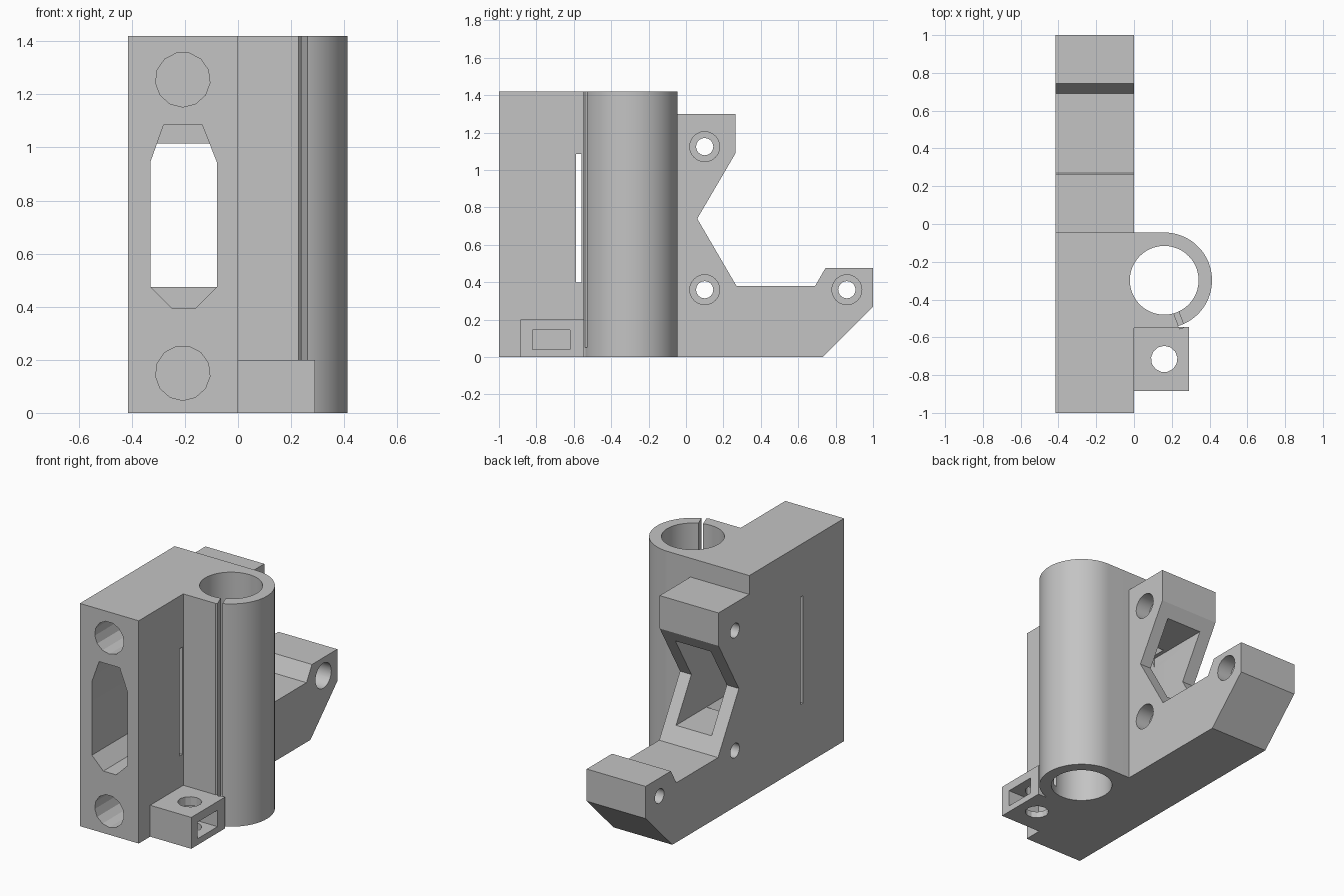
import bpy, bmesh
from math import sin, cos, pi, radians
from mathutils import Vector

cube = bpy.data.objects.get("Cube")
if cube:
    bpy.data.objects.remove(cube, do_unlink=True)

grey = bpy.data.materials.new("plain_grey")
grey.use_nodes = True
grey.diffuse_color = (0.55, 0.55, 0.55, 1)
grey.node_tree.nodes["Principled BSDF"].inputs["Base Color"].default_value = (0.55, 0.55, 0.55, 1)


def prism(name, axis, pts, lo, hi):
    """Extrude a 2D outline along an axis."""
    place = {"X": lambda a, b, h: (h, a, b),
             "Y": lambda a, b, h: (a, h, b),
             "Z": lambda a, b, h: (a, b, h)}[axis]
    bm = bmesh.new()
    rings = [[bm.verts.new(place(a, b, h)) for a, b in pts] for h in (lo, hi)]
    bm.faces.new(rings[0])
    bm.faces.new(rings[1])
    n = len(pts)
    for i in range(n):
        j = (i + 1) % n
        bm.faces.new((rings[0][i], rings[0][j], rings[1][j], rings[1][i]))
    bmesh.ops.recalc_face_normals(bm, faces=bm.faces)
    me = bpy.data.meshes.new(name)
    bm.to_mesh(me)
    bm.free()
    me.materials.append(grey)
    ob = bpy.data.objects.new(name, me)
    bpy.context.scene.collection.objects.link(ob)
    return ob


def rect(a0, a1, b0, b1):
    return [(a0, b0), (a1, b0), (a1, b1), (a0, b1)]


def circle(ca, cb, r, n, start=0.0):
    return [(ca + r * cos(start + 2 * pi * i / n), cb + r * sin(start + 2 * pi * i / n))
            for i in range(n)]


def combine(body, tool, operation):
    """Apply a boolean and discard the tool."""
    mod = body.modifiers.new("combine", "BOOLEAN")
    mod.operation = operation
    mod.solver = "EXACT"
    mod.object = tool
    deps = bpy.context.evaluated_depsgraph_get()
    result = bpy.data.meshes.new_from_object(body.evaluated_get(deps))
    body.modifiers.clear()
    body.data = result
    bpy.data.objects.remove(tool, do_unlink=True)


TOP, LEFT = 1.42, -0.415
CX, CY, R = 0.16, -0.298, 0.253

# Block with notched rear arm
body = prism("bracket_body", "X", [
    (-1, 0), (0.73, 0), (1, 0.27), (1, 0.475), (0.745, 0.475), (0.69, 0.38),
    (0.27, 0.38), (0.06, 0.74), (0.265, 1.09), (0.265, 1.3), (-0.045, 1.3),
    (-0.045, TOP), (-1, TOP)], LEFT, 0)

# Clamp sleeve blended into the block side
arc = [radians(90 - 162 * i / 48) for i in range(49)]
sleeve = [(-0.04, CY + R)] + [(CX + R * cos(t), CY + R * sin(t)) for t in arc]
sleeve += [(0.228, CY - R), (-0.04, CY - R)]
combine(body, prism("sleeve", "Z", sleeve, 0, TOP), "UNION")

# Nut holder at the foot
combine(body, prism("nut_holder", "Z", rect(-0.04, 0.29, -0.885, -0.545), 0, 0.2), "UNION")


def cut(*args):
    combine(body, prism("cutter", *args), "DIFFERENCE")


# Sleeve bore and clamp slit
cut("Z", circle(CX, CY, 0.182, 72), -0.1, TOP + 0.1)
d = Vector((cos(radians(-69.5)), sin(radians(-69.5))))
side = Vector((-d.y, d.x)) * 0.014
c = Vector((CX, CY))
cut("Z", [tuple(c + d * r + side * s) for r, s in ((0.1, -1), (0.27, -1), (0.27, 1), (0.1, 1))],
    0.05, TOP + 0.1)

# Front pocket, opening to a rectangular rear window
cut("Y", [(-0.25, 0.395), (-0.16, 0.395), (-0.08, 0.475), (-0.08, 0.945),
          (-0.135, 1.085), (-0.28, 1.085), (-0.33, 0.945), (-0.33, 0.475)], -1.1, -0.09)
cut("Y", rect(-0.33, -0.08, 0.475, 1.015), -0.2, 0.5)

# Thin cross slot
cut("X", rect(-0.588, -0.56, 0.4, 1.085), -0.5, 0.05)

# Blind rod holes
for z in (0.15, 1.255):
    cut("Y", circle(-0.208, z, 0.103, 13, -pi / 2), -1.1, -0.09)

# Counterbored bolt holes
for y, z in ((0.1, 1.125), (0.1, 0.36), (0.86, 0.36)):
    cut("X", circle(y, z, 0.046, 24), -0.5, 0.1)
    cut("X", circle(y, z, 0.08, 24), -0.1, 0.1)

# Nut pocket and screw hole
cut("X", rect(-0.82, -0.62, 0.04, 0.145), 0.06, 0.4)
cut("Z", circle(CX, -0.715, 0.07, 13, pi / 2), -0.1, 0.3)

bpy.ops.object.select_all(action="DESELECT")
body.select_set(True)
bpy.context.view_layer.objects.active = body
bpy.ops.object.shade_smooth_by_angle(angle=radians(20))
